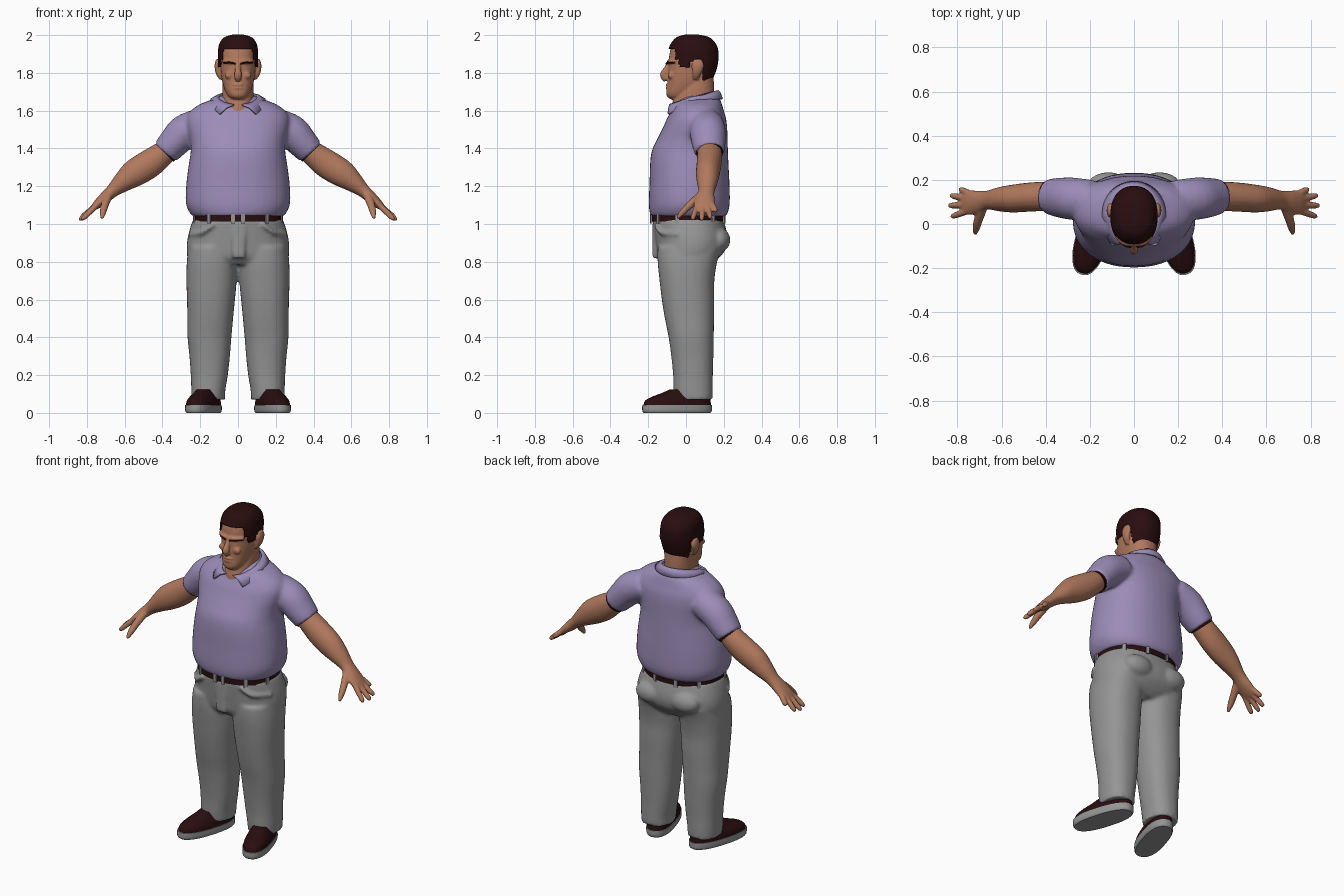
import bpy, bmesh, math
from mathutils import Vector, Matrix

if "Cube" in bpy.data.objects:
    bpy.data.objects.remove(bpy.data.objects["Cube"])


def material(name, rgb):
    m = bpy.data.materials.new(name)
    m.diffuse_color = (*rgb, 1)
    m.use_nodes = True
    m.node_tree.nodes["Principled BSDF"].inputs["Base Color"].default_value = m.diffuse_color
    return m


SKIN = material("skin", (0.44, 0.19, 0.11))
DARK = material("dark_brown", (0.022, 0.004, 0.005))
LAVENDER = material("lavender_cloth", (0.33, 0.265, 0.48))
GREY = material("grey_cloth", (0.30, 0.30, 0.30))


def smooth_rows(rows, steps):
    """Catmull-Rom interpolation of section parameters."""
    out = []
    for i in range(len(rows) - 1):
        p0, p1 = rows[max(i - 1, 0)], rows[i]
        p2, p3 = rows[i + 1], rows[min(i + 2, len(rows) - 1)]
        for k in range(steps):
            t = k / steps
            out.append([0.5 * (2 * b + (c - a) * t + (2 * a - 5 * b + 4 * c - d) * t * t
                               + (3 * b - a - 3 * c + d) * t ** 3)
                        for a, b, c, d in zip(p0, p1, p2, p3)])
    return out + [list(rows[-1])]


def skin_rings(bm, rings):
    loops = [[bm.verts.new(p) for p in r] for r in rings]
    n = len(loops[0])
    for a, b in zip(loops, loops[1:]):
        for i in range(n):
            j = (i + 1) % n
            bm.faces.new((a[i], a[j], b[j], b[i]))
    bm.faces.new(loops[0][::-1])
    bm.faces.new(loops[-1])


def power(v, e):
    return math.copysign(abs(v) ** (2 / e), v)


def stack(bm, rows, cx=None, e=2.2, n=40, steps=4):
    """Horizontal sections: (z, half width, y front, y back[, centre x])."""
    rings = []
    for r in smooth_rows(rows, steps):
        z, rx, yf, yb = r[:4]
        x0 = r[4] if len(r) > 4 else 0
        ang = [2 * math.pi * i / n for i in range(n)]
        rings.append([(x0 + rx * power(math.cos(a), e),
                       (yf + yb) / 2 + (yb - yf) / 2 * power(math.sin(a), e), z) for a in ang])
    skin_rings(bm, rings)


def tube(bm, rows, n=20, steps=4):
    """Sections along a path: (x, y, z, thickness radius, y radius)."""
    rows = smooth_rows(rows, steps)
    rings = []
    for i, r in enumerate(rows):
        t = (Vector(rows[min(i + 1, len(rows) - 1)][:3]) - Vector(rows[max(i - 1, 0)][:3])).normalized()
        ref = Vector((0, 1, 0)) if abs(t.y) < 0.9 else Vector((0, 0, 1))
        v = (ref - t * ref.dot(t)).normalized()
        u = t.cross(v)
        rings.append([Vector(r[:3]) + u * r[3] * math.cos(a) + v * r[4] * math.sin(a)
                      for a in (2 * math.pi * k / n for k in range(n))])
    skin_rings(bm, rings)


def ball(bm, loc, scale):
    bmesh.ops.create_uvsphere(bm, u_segments=20, v_segments=12, radius=1,
                              matrix=Matrix.Translation(loc) @ Matrix.Diagonal((*scale, 1)))


def box(bm, loc, size, rot=0):
    bmesh.ops.create_cube(bm, size=1, matrix=Matrix.Translation(loc) @ Matrix.Rotation(rot, 4, 'Z')
                          @ Matrix.Diagonal((*size, 1)))


def mirror(bm):
    geom = bmesh.ops.duplicate(bm, geom=bm.verts[:] + bm.edges[:] + bm.faces[:])["geom"]
    for v in geom:
        if isinstance(v, bmesh.types.BMVert):
            v.co.x = -v.co.x


def finish(bm, name, mat, voxel=0, relax=4, thick=0):
    bmesh.ops.recalc_face_normals(bm, faces=bm.faces[:])
    me = bpy.data.meshes.new(name)
    bm.to_mesh(me)
    bm.free()
    ob = bpy.data.objects.new(name, me)
    bpy.context.collection.objects.link(ob)
    me.materials.append(mat)
    bpy.context.view_layer.objects.active = ob
    bpy.ops.object.select_all(action='DESELECT')
    ob.select_set(True)
    bpy.ops.object.shade_smooth_by_angle(angle=math.radians(45))
    if thick:
        s = ob.modifiers.new("thickness", 'SOLIDIFY')
        s.thickness, s.offset = thick, 0
    if voxel:  # fuse overlapping volumes into one soft skin
        r = ob.modifiers.new("fuse", 'REMESH')
        r.mode, r.voxel_size, r.use_smooth_shade = 'VOXEL', voxel, True
        s = ob.modifiers.new("relax", 'SMOOTH')
        s.factor, s.iterations = 0.5, relax
    return ob


# Shirt: torso, then sleeves
bm = bmesh.new()
tube(bm, [(.19, .11, 1.53, .085, .09), (.28, .115, 1.49, .092, .096),
          (.34, .12, 1.43, .083, .09), (.385, .125, 1.38, .074, .08)])
mirror(bm)
stack(bm, [(1.04, .24, -.185, .21), (1.07, .262, -.194, .225), (1.12, .277, -.197, .232),
           (1.22, .273, -.193, .23), (1.32, .26, -.19, .225), (1.39, .25, -.18, .222),
           (1.45, .255, -.152, .22), (1.51, .27, -.122, .218), (1.56, .272, -.1, .212),
           (1.60, .25, -.078, .20), (1.635, .20, -.06, .19), (1.66, .135, -.035, .18),
           (1.68, .09, -.01, .155)])
finish(bm, "polo_shirt", LAVENDER, .011, 5)

# Dark sleeve openings
bm = bmesh.new()
tube(bm, [(.37, .125, 1.395, .066, .072), (.388, .125, 1.377, .066, .072)])
mirror(bm)
finish(bm, "sleeve_openings", DARK)

# Folded collar, open at the front
bm = bmesh.new()
prev = None
for i in range(49):
    f = i / 48
    top, low = [-math.pi / 2 + g + f * (2 * math.pi - 2 * g) for g in (.22, .75)]
    bt, bl = (1 + math.sin(top)) / 2, (1 + math.sin(low)) / 2
    zt = 1.63 + .075 * bt
    zl = min(1.66, 1.555 + .2 * bl)
    p_top = Vector((.098 * math.cos(top), .04 + .127 * math.sin(top), zt))
    p_low = Vector((.142 * math.cos(low), .045 + (.145 if math.sin(low) > 0 else .19) * math.sin(low), zl))
    p_mid = (p_top + p_low) / 2 + Vector((0, 0, .01))
    row = [bm.verts.new(p) for p in (p_top, p_mid, p_low)]
    if prev:
        for k in (0, 1):
            bm.faces.new((prev[k], row[k], row[k + 1], prev[k + 1]))
    prev = row
finish(bm, "collar", LAVENDER, thick=.012)

# Trousers: legs, pockets, pelvis and fly
bm = bmesh.new()
stack(bm, [(.07, .088, -.06, .14, .157), (.12, .09, -.066, .142, .157), (.2, .098, -.068, .142, .152),
           (.3, .107, -.078, .145, .15), (.4, .116, -.092, .147, .151), (.5, .121, -.112, .148, .147),
           (.6, .127, -.128, .15, .143), (.7, .133, -.14, .15, .14), (.8, .134, -.15, .165, .137),
           (.88, .125, -.15, .19, .137)], e=2.3)
ball(bm, (.115, .175, .915), (.095, .06, .065))
tube(bm, [(.13, -.165, 1.0, .009, .009), (.19, -.13, .955, .012, .012), (.255, -.04, .945, .012, .012)])
mirror(bm)
stack(bm, [(1.03, .233, -.172, .195), (1.0, .247, -.173, .205), (.93, .266, -.165, .22),
           (.87, .271, -.158, .212), (.82, .262, -.148, .175), (.785, .20, -.12, .13)], e=2.3)
box(bm, (.003, -.15, .91), (.065, .055, .18))
finish(bm, "trousers", GREY, .010, 4)

# Belt and its loops
BELT = (.237, -.183, .205)
bm = bmesh.new()
stack(bm, [(1.012, *BELT), (1.055, *BELT)], steps=1)
finish(bm, "belt", DARK)
bm = bmesh.new()
for deg in (-52, -85, -15, 40, 75):
    a = math.radians(deg)
    box(bm, (.238 * power(math.cos(a), 2.2), .011 + .195 * power(math.sin(a), 2.2), 1.028), (.012, .02, .05), a)
mirror(bm)
finish(bm, "belt_loops", GREY)

# Shoes: toes turned outward
for name, mat, rows in (
        ("shoe_soles", GREY, [(0, .07, -.185, .18), (.012, .076, -.192, .187), (.042, .076, -.192, .187)]),
        ("shoe_uppers", DARK, [(.04, .073, -.186, .183), (.065, .07, -.176, .18), (.085, .062, -.14, .176),
                               (.105, .052, -.085, .17), (.125, .044, -.04, .16)])):
    bm = bmesh.new()
    stack(bm, rows, e=2.4, steps=3)
    bm.transform(Matrix.Translation((.182, -.045, 0)) @ Matrix.Rotation(math.radians(17), 4, 'Z'))
    mirror(bm)
    finish(bm, name, mat)

# Arms and hands
bm = bmesh.new()
tube(bm, [(.34, .12, 1.42, .055, .06), (.40, .125, 1.37, .066, .066), (.47, .122, 1.318, .076, .066),
          (.55, .115, 1.268, .073, .063), (.61, .112, 1.222, .055, .055), (.665, .108, 1.175, .036, .043),
          (.71, .1, 1.135, .03, .052), (.75, .096, 1.10, .022, .056), (.772, .095, 1.08, .014, .048)])
for base, tip in (((.745, .137, 1.105), (.79, .16, 1.065)), ((.755, .115, 1.095), (.833, .13, 1.03)),
                  ((.755, .088, 1.095), (.841, .083, 1.02)), ((.75, .06, 1.098), (.828, .033, 1.022))):
    b, t = Vector(base), Vector(tip)
    tube(bm, [(*b, .016, .016), (*b.lerp(t, .5), .016, .015), (*b.lerp(t, .85), .014, .013), (*t, .007, .007)], n=12)
tube(bm, [(.685, .075, 1.15, .022, .022), (.705, .02, 1.10, .021, .02), (.715, -.02, 1.06, .017, .016),
          (.72, -.046, 1.03, .008, .008)], n=12)
mirror(bm)
finish(bm, "arms_and_hands", SKIN, .0065, 3)

# Head: ears, skull, neck, nose, brow ridge, lips
HEAD = [(1.66, .03, -.08, -.01), (1.675, .05, -.1, .03), (1.70, .066, -.104, .07), (1.74, .08, -.098, .11),
        (1.78, .088, -.096, .135), (1.83, .093, -.093, .153), (1.88, .095, -.09, .16), (1.92, .093, -.083, .157),
        (1.955, .083, -.066, .14), (1.98, .06, -.04, .11), (1.992, .022, .0, .06)]
bm = bmesh.new()
tube(bm, [(.085, .05, 1.768, .012, .014), (.103, .056, 1.80, .015, .024),
          (.108, .062, 1.84, .016, .034), (.103, .062, 1.872, .012, .02)])
ball(bm, (.045, -.08, 1.787), (.026, .016, .02))
mirror(bm)
stack(bm, HEAD, e=2.35)
stack(bm, [(1.53, .08, -.08, .12), (1.62, .083, -.077, .145), (1.70, .083, -.05, .15), (1.78, .08, 0, .145)])
tube(bm, [(0, -.083, 1.86, .012, .014), (0, -.102, 1.825, .014, .014),
          (0, -.117, 1.79, .02, .021), (0, -.1, 1.765, .016, .022)])
tube(bm, [(-.078, -.052, 1.862, .009, .012), (-.045, -.085, 1.86, .011, .012), (0, -.092, 1.857, .011, .01),
          (.045, -.085, 1.86, .011, .012), (.078, -.052, 1.862, .009, .012)])
for z in (1.737, 1.72):
    ball(bm, (0, -.095, z), (.03, .013, .007))
finish(bm, "head", SKIN, .0055, 3)

# Eyebrows
bm = bmesh.new()
tube(bm, [(.014, -.104, 1.848, .004, .005), (.045, -.095, 1.855, .005, .006), (.078, -.062, 1.854, .003, .005)], n=10)
mirror(bm)
finish(bm, "eyebrows", DARK)

# Hair: enlarged skull trimmed to the hairline


def hairline(y):
    for limit, z in ((-.055, 1.925), (-.035, 1.87), (.022, 1.83), (.09, 1.86)):
        if y < limit:
            return z
    return 1.75


bm = bmesh.new()
stack(bm, [(z + .007 * (z > 1.9), rx + .009, yf - .006, yb + .009) for z, rx, yf, yb in HEAD],
      e=2.3, n=96, steps=10)
bmesh.ops.delete(bm, geom=[f for f in bm.faces if f.calc_center_median().z
                           < hairline(f.calc_center_median().y)], context='FACES')
finish(bm, "hair", DARK, thick=.006)
